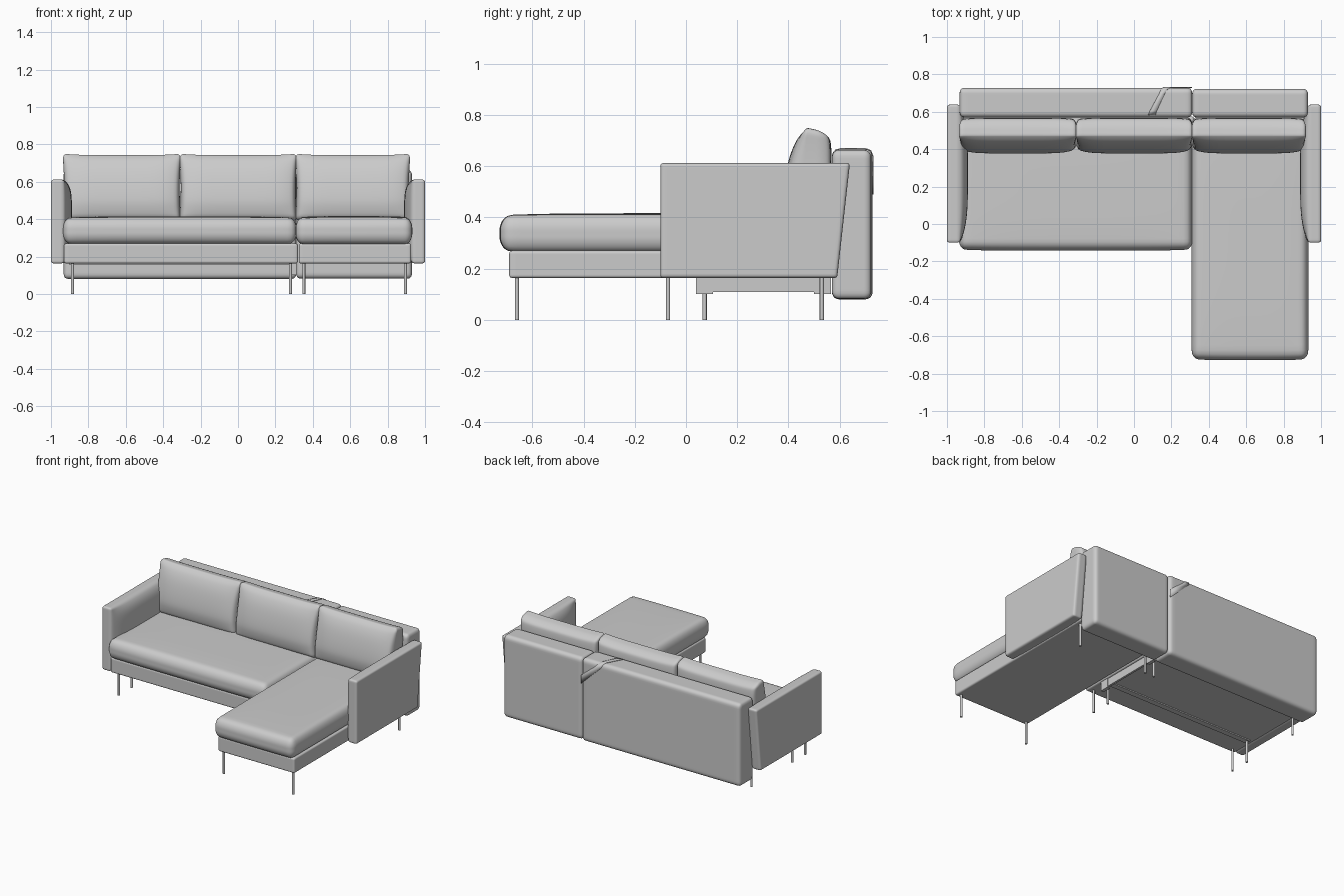
import bpy, bmesh
from math import sin, pi
from mathutils import Vector

if "Cube" in bpy.data.objects:
    bpy.data.objects.remove(bpy.data.objects["Cube"])


def finish(name, bm, angle=0.6):
    me = bpy.data.meshes.new(name)
    bmesh.ops.recalc_face_normals(bm, faces=bm.faces)
    bm.to_mesh(me)
    bm.free()
    ob = bpy.data.objects.new(name, me)
    bpy.context.collection.objects.link(ob)
    bpy.ops.object.select_all(action='DESELECT')
    ob.select_set(True)
    bpy.context.view_layer.objects.active = ob
    bpy.ops.object.shade_smooth_by_angle(angle=angle)
    return ob


def soft_box(name, lo, hi, r, shape=None, cuts=31):
    """Box rounded by r per axis; shape(p, u, v, w) may move each point (u, v, w in -1..1)."""
    lo, hi = Vector(lo), Vector(hi)
    mid, half = (lo + hi) / 2, (hi - lo) / 2
    bm = bmesh.new()
    bmesh.ops.create_cube(bm, size=2)
    bmesh.ops.subdivide_edges(bm, edges=bm.edges[:], cuts=cuts, use_grid_fill=True)
    for vert in bm.verts:
        p = Vector([sin(c * pi / 2) * h for c, h in zip(vert.co, half)])
        inner = Vector([max(k - h, min(h - k, c)) for c, h, k in zip(p, half, r)])
        d = Vector([(a - b) / k for a, b, k in zip(p, inner, r)]).normalized()
        p = inner + Vector([a * k for a, k in zip(d, r)])
        vert.co = mid + p
        if shape:
            shape(vert.co, *[c / h for c, h in zip(p, half)])
    return finish(name, bm, 1.2)


def box(name, lo, hi):
    bm = bmesh.new()
    bmesh.ops.create_cube(bm, size=1)
    for v in bm.verts:
        v.co = [a + (c + 0.5) * (b - a) for a, b, c in zip(lo, hi, v.co)]
    return finish(name, bm)


def leg(name, x, y, top=0.17, r=0.008):
    bm = bmesh.new()
    bmesh.ops.create_cone(bm, cap_ends=True, segments=16, radius1=r, radius2=r, depth=top)
    bmesh.ops.translate(bm, verts=bm.verts, vec=(x, y, top / 2))
    return finish(name, bm)


def crown(p, u, v, w):
    # slightly domed top
    if w > 0:
        p.z += 0.008 * (1 - u ** 4) * (1 - v ** 4) * w
    p.y -= 0.006 * (1 - u ** 4) * max(0, -v) ** 8


# seat frames
soft_box("seat_base", (-0.93, -0.105, 0.163), (0.32, 0.575, 0.27), (0.012,) * 3)
soft_box("chaise_base", (0.325, -0.69, 0.163), (0.925, 0.575, 0.27), (0.012,) * 3)

# seat cushions
pad = (0.04, 0.045, 0.06)
soft_box("seat_cushion", (-0.935, -0.137, 0.268), (0.312, 0.575, 0.407), pad, crown)
soft_box("chaise_cushion", (0.308, -0.722, 0.266), (0.932, 0.575, 0.408), pad, crown)

# backrests
soft_box("backrest", (-0.932, 0.57, 0.08), (0.311, 0.728, 0.667), (0.022, 0.028, 0.028))
soft_box("chaise_backrest", (0.311, 0.57, 0.082), (0.93, 0.722, 0.663), (0.022, 0.028, 0.028))


# loose back cushions leaning backwards
def pillow(p, u, v, w):
    bulge = (1 - u ** 6) * (1 - abs(w) ** 4)
    lean = max(0, (w + 0.5) / 1.5)
    if v < 0:
        p.y += -v * (0.062 * lean ** 1.5 - 0.025 * bulge + 0.008)
    else:
        p.y -= v * (0.015 * max(0, w) ** 6 + 0.008 * abs(u) ** 6)
    # sides taper gently from the pulled-out corners, top slopes to the rear
    p.x -= 0.008 * u * (1 - w * w) * abs(u)
    p.z -= max(0, w) * (0.008 * (1 - u ** 4) + 0.015 * max(0, v))


for i, (a, b) in enumerate([(-0.938, -0.304), (-0.314, 0.316), (0.306, 0.922)]):
    soft_box(f"back_cushion_{i + 1}", (a, 0.393, 0.39), (b, 0.568, 0.75),
             (0.022, 0.055, 0.03), pillow)

# armrests: flat outside, padded inside, slanted rear edge
for side, s in (("left", -1), ("right", 1)):
    def arm(p, u, v, w, s=s):
        if u * s < 0:
            p.x -= s * 0.042 * (1 - v ** 4) * (1 - w ** 6) * abs(u)
        if v > 0:
            p.y += v * (-0.025 + 0.025 * w)
    xs = sorted((s * 0.93, s * 1.0))
    soft_box(f"{side}_armrest", (xs[0], -0.10, 0.163), (xs[1], 0.64, 0.612),
             (0.02, 0.012, 0.012), arm)

# thin metal legs
for n, x in (("left", -0.885), ("inner", 0.28)):
    leg(f"{n}_front_leg", x, -0.07)
    leg(f"{n}_middle_leg", x, 0.073)
    leg(f"{n}_rear_leg", x, 0.53)
for n, x in (("inner", 0.352), ("right", 0.895)):
    leg(f"chaise_{n}_front_leg", x, -0.66)
    leg(f"chaise_{n}_rear_leg", x, 0.53)

# frame rail with end blocks under the joint
box("joint_rail", (0.293, 0.04, 0.108), (0.308, 0.565, 0.17))
for n, y in (("front", 0.04), ("rear", 0.50)):
    box(f"joint_{n}_block", (0.288, y, 0.10), (0.312, y + 0.065, 0.17))
box("underside_rail", (-0.9, 0.05, 0.155), (0.288, 0.09, 0.17))

# diagonal strap folded over the backrest corner
edge_a = [(0.075, 0.583, 0.662), (0.085, 0.605, 0.669), (0.135, 0.698, 0.669),
          (0.145, 0.721, 0.661), (0.155, 0.73, 0.638), (0.31, 0.73, 0.49)]
edge_b = [(0.115, 0.583, 0.662), (0.122, 0.605, 0.669), (0.165, 0.698, 0.669),
          (0.18, 0.721, 0.661), (0.2, 0.73, 0.638), (0.31, 0.73, 0.55)]
bm = bmesh.new()
rows = [(bm.verts.new(a), bm.verts.new(b)) for a, b in zip(edge_a, edge_b)]
for (a, b), (c, d) in zip(rows, rows[1:]):
    bm.faces.new((a, b, d, c))
strap = finish("backrest_strap", bm)
mod = strap.modifiers.new("thickness", 'SOLIDIFY')
mod.thickness = 0.004
mod.offset = 0
